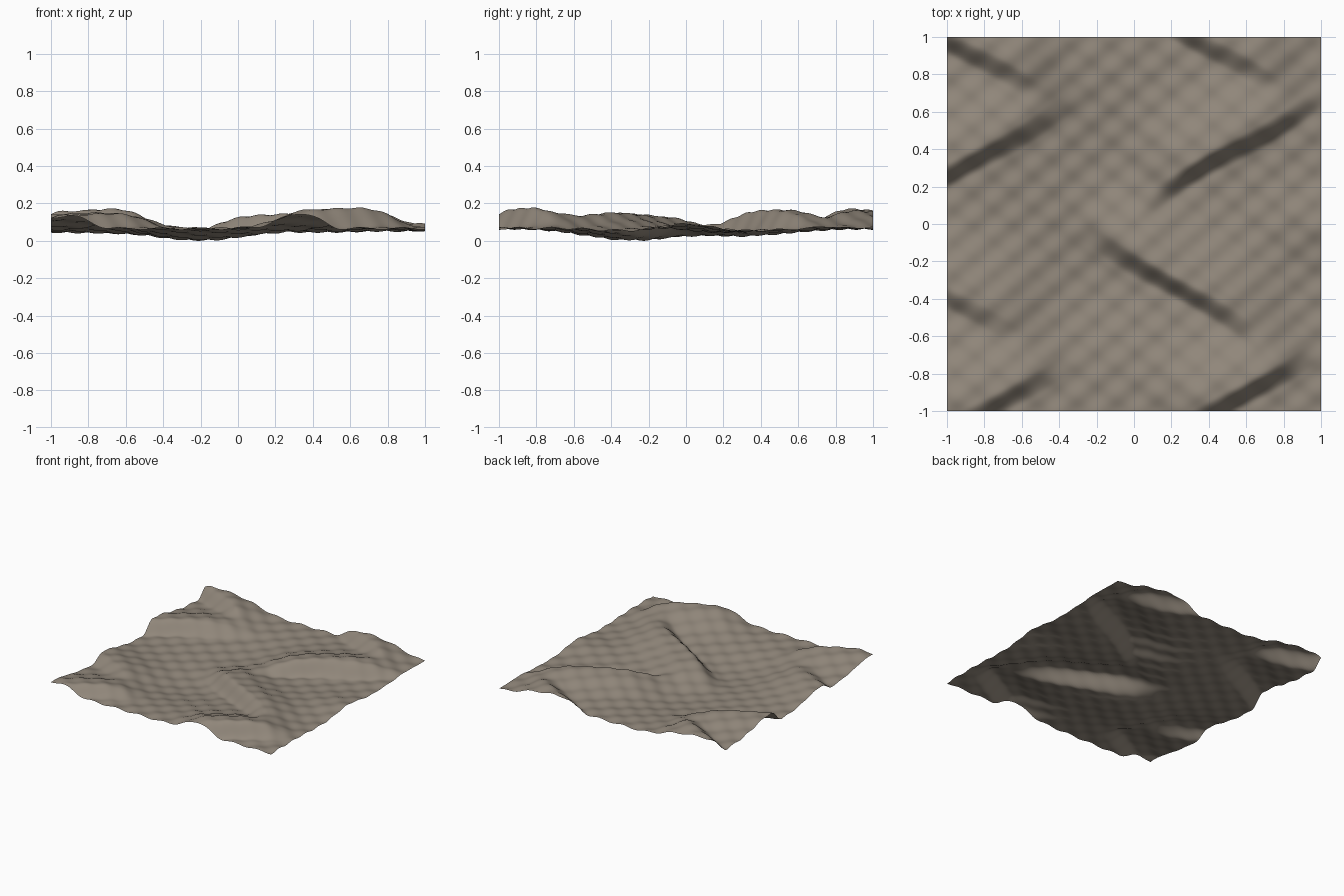
import bpy, bmesh, math

cube = bpy.data.objects.get("Cube")
if cube:
    bpy.data.objects.remove(cube)

# Steep wave fronts: centre x, centre y, half length, height, side (1 rises to -x+y, -1 to +x+y)
FRONTS = [
    (-0.82, 0.35, 0.50, 0.090, 1),
    (0.53, 0.385, 0.46, 0.105, 1),
    (-0.72, -0.96, 0.35, 0.075, 1),
    (0.58, -0.92, 0.37, 0.105, 1),
    (0.22, -0.34, 0.50, 0.100, -1),
    (-0.95, -0.42, 0.36, 0.065, -1),
    (-0.86, 0.90, 0.36, 0.095, -1),
    (0.42, 0.93, 0.36, 0.085, -1),
]
# Broad swells and hollows: x, y, x radius, y radius, height
SWELLS = [
    (-0.2, -0.33, 0.35, 0.32, -0.045),
    (-0.15, 0.35, 0.35, 0.35, -0.025),
    (1.0, 0.0, 0.35, 0.2, 0.045),
    (0.05, 0.0, 0.2, 0.2, 0.02),
]
ANGLE = math.radians(32)


def front_profile(s):
    """Steep face, rounded crest, then a gentler back."""
    if s < -0.06:
        return 0.0
    if s < 0.06:
        t = (s + 0.06) / 0.12
        return t * t * (3 - 2 * t)
    return math.exp(-((s - 0.06) / 0.25) ** 2)


def ripple(x, y, angle, length):
    d = x * math.cos(angle) + y * math.sin(angle)
    return math.sin(2 * math.pi * d / length)


def height(x, y):
    # Base, a little higher towards the front and back
    z = 0.065 - 0.012 * math.cos(2 * math.pi * y / 1.7)
    for cx, cy, rx, ry, amp in SWELLS:
        z += amp * math.exp(-((x - cx) / rx) ** 2 - ((y - cy) / ry) ** 2)
    for cx, cy, half, amp, side in FRONTS:
        dx, dy = side * (x - cx), y - cy
        along = dx * math.cos(ANGLE) + dy * math.sin(ANGLE)
        across = dy * math.cos(ANGLE) - dx * math.sin(ANGLE)
        across += 0.015 * math.sin(6 * along)
        z += amp * front_profile(across) * math.exp(-(along / half) ** 4)
    # Fine crossed ripples
    z += 0.0035 * ripple(x, y, math.radians(130), 0.135)
    z += 0.0035 * ripple(x, y, math.radians(52), 0.135)
    return z


# Rippled ground sheet
bm = bmesh.new()
bmesh.ops.create_grid(bm, x_segments=150, y_segments=150, size=1.0)
for v in bm.verts:
    v.co.z = height(v.co.x, v.co.y)
low = min(v.co.z for v in bm.verts)
for v in bm.verts:
    v.co.z -= low
for f in bm.faces:
    f.smooth = True
mesh = bpy.data.meshes.new("rippled_surface")
bm.to_mesh(mesh)
bm.free()
surface = bpy.data.objects.new("rippled_surface", mesh)
bpy.context.collection.objects.link(surface)

# Colour
color = (0.28, 0.24, 0.195, 1.0)
mat = bpy.data.materials.new("grey_brown")
mat.use_nodes = True
mat.diffuse_color = color
mat.node_tree.nodes["Principled BSDF"].inputs["Base Color"].default_value = color
mesh.materials.append(mat)
